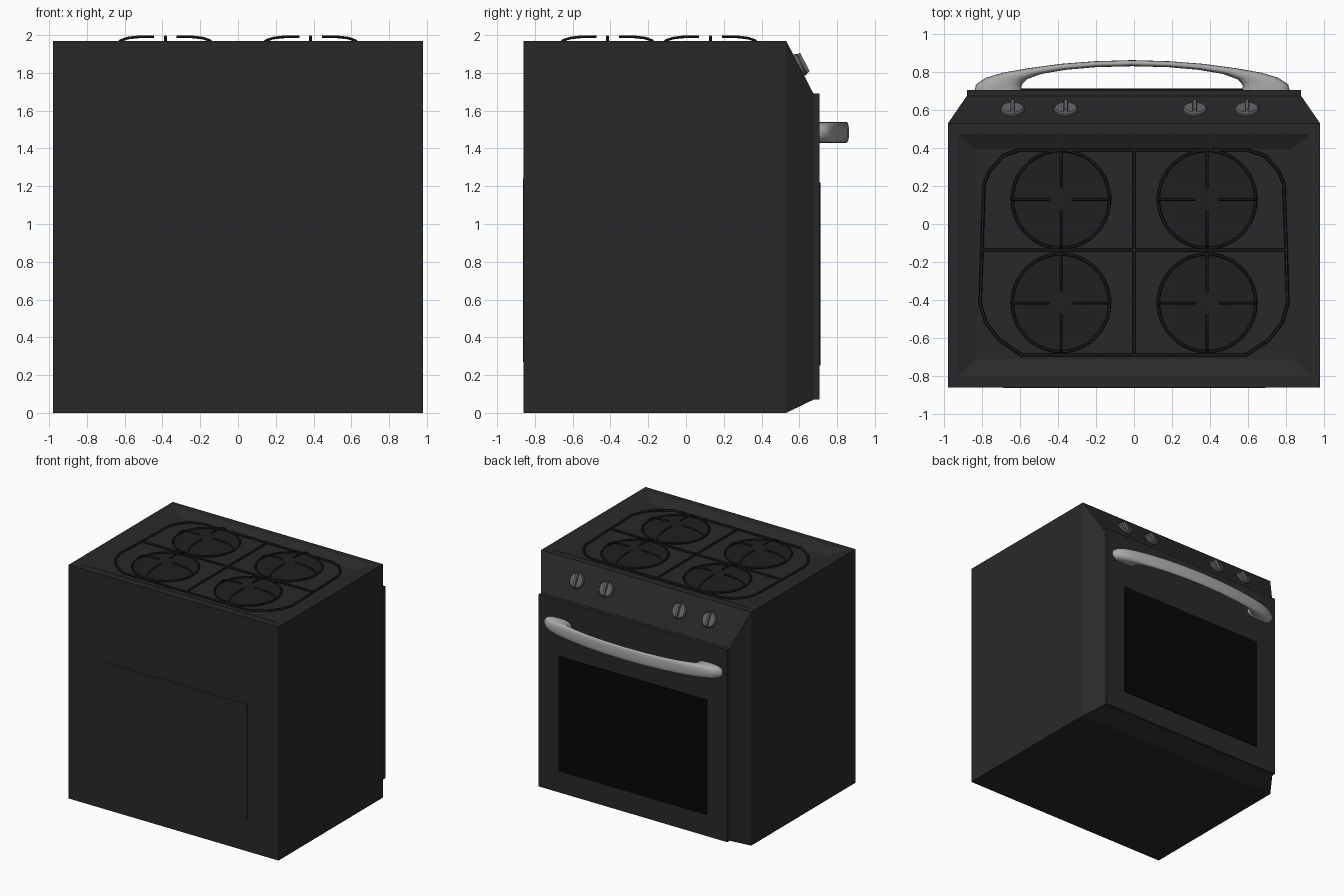
import bpy, bmesh, math
from mathutils import Vector, Matrix

if "Cube" in bpy.data.objects:
    bpy.data.objects.remove(bpy.data.objects["Cube"])


def material(name, v):
    m = bpy.data.materials.new(name)
    m.diffuse_color = (v, v, v, 1)
    m.use_nodes = True
    m.node_tree.nodes["Principled BSDF"].inputs["Base Color"].default_value = m.diffuse_color
    return m


BLACK = material("black_enamel", 0.022)
DARK = material("dark_iron", 0.014)
GLASS = material("oven_glass", 0.002)
STEEL = material("knob_grey", 0.13)
SILVER = material("handle_silver", 0.4)


def loft(name, loops, mat, smooth=None):
    """Skin a list of equal-length point loops and cap both ends."""
    bm = bmesh.new()
    rings = [[bm.verts.new(p) for p in lp] for lp in loops]
    n = len(rings[0])
    for a, b in zip(rings, rings[1:]):
        for i in range(n):
            j = (i + 1) % n
            bm.faces.new((a[i], a[j], b[j], b[i]))
    bm.faces.new(rings[0])
    bm.faces.new(rings[-1])
    bmesh.ops.recalc_face_normals(bm, faces=bm.faces)
    me = bpy.data.meshes.new(name)
    bm.to_mesh(me)
    bm.free()
    ob = bpy.data.objects.new(name, me)
    bpy.context.collection.objects.link(ob)
    me.materials.append(mat)
    if smooth:
        bpy.ops.object.select_all(action='DESELECT')
        bpy.context.view_layer.objects.active = ob
        ob.select_set(True)
        bpy.ops.object.shade_smooth_by_angle(angle=math.radians(smooth))
    return ob


def rect_z(x, y0, y1, z):
    return [(-x, y0, z), (x, y0, z), (x, y1, z), (-x, y1, z)]


def rect_y(x, z0, z1, y):
    return [(-x, y, z0), (x, y, z0), (x, y, z1), (-x, y, z1)]


def circle(r, z, n=32):
    return [(r * math.cos(2 * math.pi * i / n), r * math.sin(2 * math.pi * i / n), z) for i in range(n)]


def wires(name, paths, radius, mat):
    """Round bars following (points, closed) paths, turned into one mesh."""
    cu = bpy.data.curves.new(name, 'CURVE')
    cu.dimensions = '3D'
    cu.bevel_depth = radius
    cu.bevel_resolution = 1
    cu.use_fill_caps = True
    for pts, closed in paths:
        s = cu.splines.new('POLY')
        s.points.add(len(pts) - 1)
        for p, co in zip(s.points, pts):
            p.co = (*co, 1)
        s.use_cyclic_u = closed
    ob = bpy.data.objects.new(name, cu)
    bpy.context.collection.objects.link(ob)
    cu.materials.append(mat)
    bpy.ops.object.select_all(action='DESELECT')
    bpy.context.view_layer.objects.active = ob
    ob.select_set(True)
    bpy.ops.object.convert(target='MESH')
    bpy.ops.object.shade_smooth_by_angle(angle=math.radians(50))


# Body with a sloped, sunken hob
FLOOR = 1.93
loft("body", [rect_z(0.98, -0.86, 0.53, 0), rect_z(0.98, -0.86, 0.53, 1.97),
              rect_z(0.93, -0.80, 0.475, 1.97), rect_z(0.83, -0.71, 0.395, FLOOR)], BLACK)

# Tapered front with the control slope, door, window and rear panel
loft("control_front", [rect_y(0.98, 0, 1.97, 0.53), rect_y(0.88, 0.07, 1.69, 0.675)], BLACK)
loft("oven_door", [rect_y(0.88, 0.07, 1.69, 0.67), rect_y(0.88, 0.07, 1.69, 0.707)], BLACK)
loft("oven_window", [rect_y(0.69, 0.25, 1.22, 0.70), rect_y(0.69, 0.25, 1.22, 0.713)], GLASS)
loft("rear_panel", [rect_y(0.69, 0.27, 1.24, -0.85), rect_y(0.69, 0.27, 1.24, -0.863)], BLACK)

# Bowed handle: outer and inner outlines joined by oval sections
outer = [(-.83, .70), (-.822, .735), (-.77, .77), (-.68, .797), (-.55, .82), (-.38, .843), (-.2, .857), (0, .863)]
inner = [(-.58, .70), (-.583, .725), (-.575, .742), (-.555, .762), (-.48, .79), (-.35, .812), (-.19, .826), (0, .831)]
half = list(zip(outer, inner))
pairs = half + [((-o[0], o[1]), (-i[0], i[1])) for o, i in reversed(half[:-1])]
sections = []
for o, i in pairs:
    o, i = Vector((o[0] - 0.01, o[1], 1.485)), Vector((i[0] - 0.01, i[1], 1.485))
    c, d = (o + i) / 2, (o - i) / 2
    ring = []
    for k in range(20):
        a = 2 * math.pi * k / 20
        ca, sa = math.cos(a), math.sin(a)
        ring.append(c + d * math.copysign(abs(ca) ** 0.75, ca)
                    + Vector((0, 0, 0.055 * math.copysign(abs(sa) ** 0.75, sa))))
    sections.append(ring)
loft("door_handle", sections, SILVER, 50)

# Control knobs with grip bars on the slope
normal = Vector((0, 0.28, 0.145)).normalized()
tilt = Vector((0, 0, 1)).rotation_difference(normal).to_matrix().to_4x4()
for n, x in enumerate((-0.64, -0.36, 0.32, 0.595)):
    place = Matrix.Translation((x, 0.598, 1.84)) @ tilt
    knob = loft(f"knob_{n + 1}", [circle(0.063, -0.01), circle(0.063, 0.012), circle(0.056, 0.02)], STEEL, 30)
    grip = loft(f"knob_grip_{n + 1}", [rect_z(0.013, -0.06, 0.06, 0.01), rect_z(0.009, -0.054, 0.054, 0.036)], STEEL)
    knob.matrix_world = place
    grip.matrix_world = place

# Pan support outline and cross bars
zf = FLOOR + 0.012
side = [(.59, -.69), (.71, -.61), (.78, -.52), (.81, -.42), (.79, .21), (.76, .28), (.69, .36), (.60, .39)]
outline = [(x, y, zf) for x, y in side] + [(-x, y, zf) for x, y in reversed(side)]
wires("support_frame", [(outline, True),
                        ([(0, -.69, zf), (0, .39, zf)], False),
                        ([(-.80, -.137, zf), (.80, -.137, zf)], False)], 0.009, DARK)

# Burners: plate, ring and four raised fingers each
finger = [(.262, 1.94), (.25, 1.957), (.235, 1.972), (.20, 1.984), (.15, 1.990), (.10, 1.992), (.06, 1.992)]
n = 0
for bx in (-0.385, 0.385):
    for by in (-0.415, 0.13):
        n += 1
        plate = loft(f"burner_plate_{n}", [circle(.25, FLOOR - .01, 40), circle(.25, FLOOR + .003, 40)], DARK)
        plate.location = (bx, by, 0)
        paths = [([(bx + x, by + y, z) for x, y, z in circle(.257, 1.944, 40)], True)]
        for cx, cy in ((1, 0), (0, 1), (-1, 0), (0, -1)):
            paths.append(([(bx + cx * r, by + cy * r, z) for r, z in finger], False))
        wires(f"burner_ring_{n}", paths, 0.008, DARK)
        for sp in [o for o in bpy.data.objects if o.name == f"burner_ring_{n}"]:
            sp.select_set(False)
